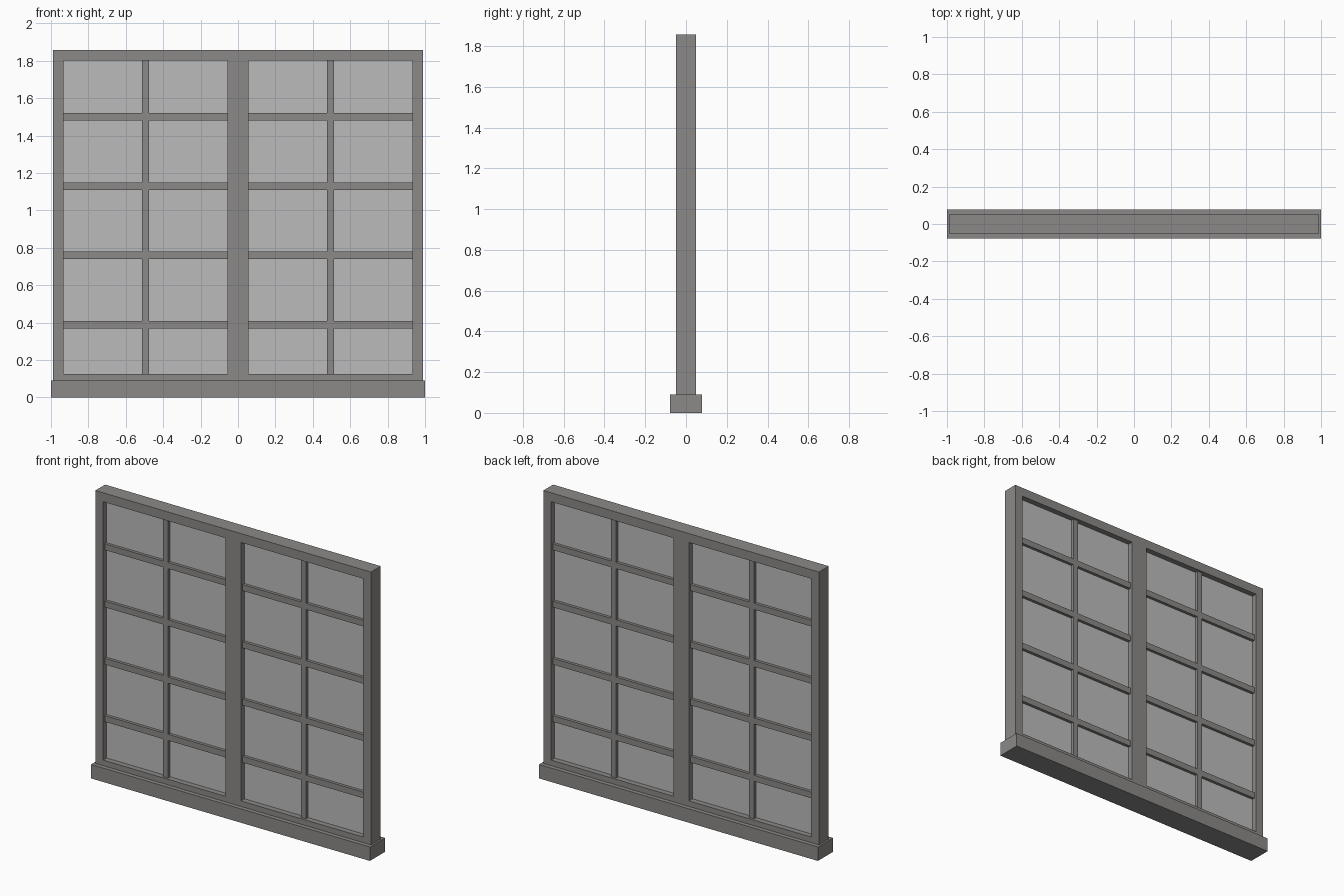
import bpy
import bmesh
from mathutils import Matrix, Vector

if "Cube" in bpy.data.objects:
    bpy.data.objects.remove(bpy.data.objects["Cube"])


def make_material(name, rgb):
    m = bpy.data.materials.new(name)
    m.diffuse_color = (*rgb, 1.0)
    m.use_nodes = True
    m.node_tree.nodes["Principled BSDF"].inputs["Base Color"].default_value = m.diffuse_color
    return m


FRAME = make_material("warm grey frame", (0.258, 0.251, 0.243))
GLASS = make_material("pale grey glass", (0.50, 0.50, 0.50))


def box(name, x, y, z, mat):
    """Box from (min, max) ranges on each axis."""
    lo, hi = Vector((x[0], y[0], z[0])), Vector((x[1], y[1], z[1]))
    bm = bmesh.new()
    bmesh.ops.create_cube(
        bm, size=1,
        matrix=Matrix.Translation((lo + hi) / 2) @ Matrix.Diagonal((*(hi - lo), 1)))
    me = bpy.data.meshes.new(name)
    bm.to_mesh(me)
    bm.free()
    me.materials.append(mat)
    ob = bpy.data.objects.new(name, me)
    bpy.context.collection.objects.link(ob)
    return ob


def both(d):
    return (-d, d)


OUT, IN, MID = 0.988, 0.932, 0.056      # frame edge, opening edge, half mullion
SILL, BOTTOM, TOP, HEAD = 0.09, 0.126, 1.80, 1.858
DEPTH = 0.05

# Sill, centre mullion
box("sill", both(1.0), both(0.0775), (0, SILL), FRAME)
box("centre_mullion", both(MID), both(DEPTH), (SILL, HEAD), FRAME)

for side, s in (("left", -1), ("right", 1)):
    def span(a, b):
        return tuple(sorted((s * a, s * b)))

    # Outer frame of this half
    box(side + "_stile", span(IN, OUT), both(DEPTH), (SILL, HEAD), FRAME)
    box(side + "_bottom_rail", span(MID, IN), both(DEPTH), (SILL, BOTTOM), FRAME)
    box(side + "_top_rail", span(MID, IN), both(DEPTH), (TOP, HEAD), FRAME)

    # Glass sheet and glazing bars
    box(side + "_glass", span(MID, IN), both(0.014), (BOTTOM, TOP), GLASS)
    box(side + "_upright_bar", span(0.477, 0.512), both(0.035), (BOTTOM, TOP), FRAME)
    for i in range(4):
        z = 0.388 + i * 0.371
        box(f"{side}_cross_bar_{i + 1}", span(MID, IN), both(0.033),
            (z - 0.02, z + 0.02), FRAME)
